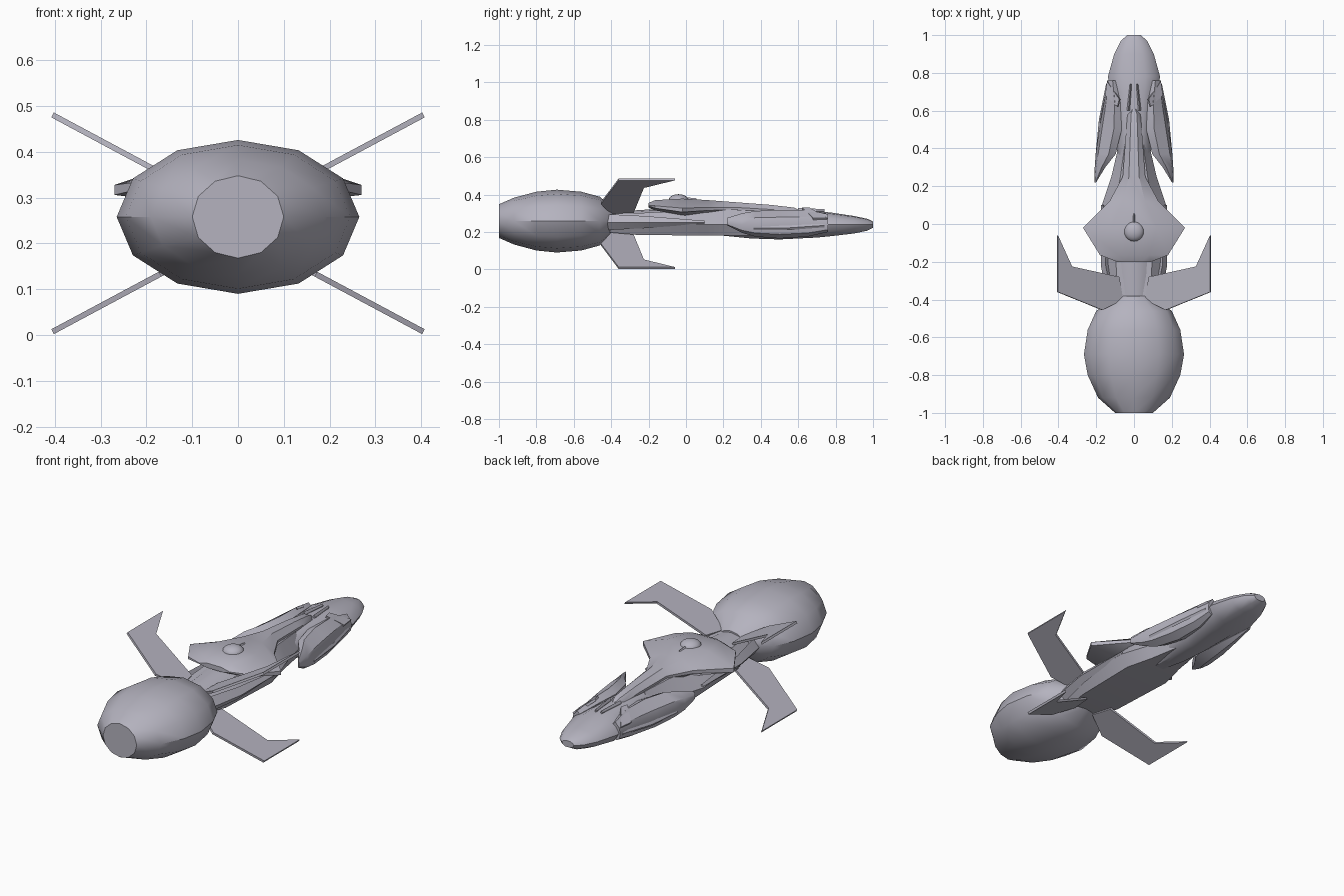
import bpy
import bmesh
import math
from mathutils import Vector

cube = bpy.data.objects.get("Cube")
if cube:
    bpy.data.objects.remove(cube, do_unlink=True)

hull_grey = bpy.data.materials.new("hull_grey")
hull_grey.use_nodes = True
COLOUR = (0.46, 0.45, 0.52, 1)
hull_grey.diffuse_color = COLOUR
hull_grey.node_tree.nodes["Principled BSDF"].inputs["Base Color"].default_value = COLOUR


def finish(name, bm, angle=30):
    """Turn a bmesh into a shaded, coloured object."""
    bmesh.ops.recalc_face_normals(bm, faces=bm.faces)
    mesh = bpy.data.meshes.new(name)
    bm.to_mesh(mesh)
    bm.free()
    obj = bpy.data.objects.new(name, mesh)
    bpy.context.collection.objects.link(obj)
    mesh.materials.append(hull_grey)
    bpy.ops.object.select_all(action="DESELECT")
    obj.select_set(True)
    bpy.context.view_layer.objects.active = obj
    bpy.ops.object.shade_smooth_by_angle(angle=math.radians(angle))
    return obj


def loft(name, shape, stations, side=1, angle=30):
    """Skin a unit cross-section along y; station = y, centre x, half width, low, mid, high z."""
    bm = bmesh.new()
    rings = []
    for y, centre, width, low, mid, high in stations:
        ring = []
        for u, v in shape:
            z = mid + v * (high - mid if v > 0 else mid - low)
            ring.append(bm.verts.new((side * (centre + u * width), y, z)))
        rings.append(ring)
    count = len(shape)
    for first, second in zip(rings, rings[1:]):
        for i in range(count):
            j = (i + 1) % count
            bm.faces.new((first[i], first[j], second[j], second[i]))
    bm.faces.new(rings[0])
    bm.faces.new(rings[-1])
    return finish(name, bm, angle)


def plate(name, points, thickness):
    """Extrude a flat outline evenly about its own plane."""
    bm = bmesh.new()
    points = [Vector(p) for p in points]
    normal = (points[1] - points[0]).cross(points[2] - points[0]).normalized()
    offset = normal * thickness / 2
    upper = [bm.verts.new(p + offset) for p in points]
    lower = [bm.verts.new(p - offset) for p in points]
    bm.faces.new(upper)
    bm.faces.new(lower)
    for i in range(len(points)):
        j = (i + 1) % len(points)
        bm.faces.new((upper[i], upper[j], lower[j], lower[i]))
    return finish(name, bm)


def ellipse(count):
    return [(math.sin(math.tau * i / count), math.cos(math.tau * i / count)) for i in range(count)]


# Faceted egg-shaped engine pod
AXIS = 0.258
pod = [(-1, .1, .09), (-.92, .19, .125), (-.8, .245, .157), (-.69, .265, .168),
       (-.56, .245, .157), (-.46, .2, .13), (-.38, .08, .06)]
loft("engine_pod", ellipse(12),
     [(y, 0, w, AXIS - h, AXIS, AXIS + h) for y, w, h in pod], angle=35)

# Four swept fins in an X
fin_outline = [(.06, -.4), (.08, -.28), (.33, -.225), (.405, -.06), (.405, -.36), (.17, -.455)]
for side, side_name in ((1, "left"), (-1, "right")):
    for up, up_name in ((1, "upper"), (-1, "lower")):
        plate(f"{up_name}_{side_name}_fin",
              [(side * x, y, .244 + up * (.02 + .535 * x)) for x, y in fin_outline], .012)

# Boom joining the pod to the front body
boom_shape = [(1, 0), (.6, 1), (-.6, 1), (-1, 0), (-.75, -1), (.75, -1)]
loft("boom", boom_shape, [
    (-.44, 0, .1, .2, .25, .3), (-.27, 0, .155, .185, .25, .3),
    (.1, 0, .17, .18, .24, .32), (.25, 0, .12, .18, .24, .32), (.42, 0, .08, .18, .24, .31)])

# Rounded spine on top of the boom
loft("boom_spine", ellipse(12), [
    (-.44, 0, .08, .2, .25, .305), (-.2, 0, .1, .22, .27, .32), (.2, 0, .07, .22, .28, .34)])

# Tapered rails along the boom
rail_shape = [(1, 0), (0, 1), (-1, 0), (0, -1)]
for side, side_name in ((1, "left"), (-1, "right")):
    loft(f"{side_name}_boom_rail", rail_shape, [
        (-.42, .11, .03, .21, .25, .295), (-.22, .15, .025, .22, .25, .285),
        (.1, .165, .01, .245, .25, .26)], side)

# Arrow-shaped upper deck with its long neck
deck_shape = [(1, 0), (1, .3), (.45, 1), (-.45, 1), (-1, .3), (-1, 0), (-.5, -1), (.5, -1)]
loft("upper_deck", deck_shape, [
    (-.2, 0, .09, .33, .338, .355), (-.165, 0, .18, .315, .327, .37),
    (-.02, 0, .27, .29, .306, .378), (.12, 0, .13, .28, .315, .37),
    (.25, 0, .06, .28, .32, .36), (.45, 0, .045, .27, .31, .345),
    (.58, 0, .035, .27, .3, .33), (.61, 0, .015, .27, .29, .315)])

# Dome and its short sensor bar
bm = bmesh.new()
bmesh.ops.create_uvsphere(bm, u_segments=20, v_segments=10, radius=.053)
bmesh.ops.scale(bm, vec=(1, 1, .6), verts=bm.verts)
bmesh.ops.translate(bm, vec=(0, -.04, .37), verts=bm.verts)
finish("dome", bm, 40)
loft("sensor_bar", rail_shape, [
    (.0, 0, .008, .36, .375, .385), (.055, 0, .006, .36, .37, .38)])

# Streamlined front body
body_shape = [(1, 0), (.85, .5), (.45, .9), (0, 1), (-.45, .9), (-.85, .5),
              (-1, 0), (-.85, -.6), (-.45, -1), (.45, -1), (.85, -.6)]
loft("front_body", body_shape, [
    (.2, 0, .06, .18, .24, .3), (.35, 0, .085, .165, .24, .31),
    (.5, 0, .1, .16, .24, .318), (.7, 0, .125, .17, .24, .312),
    (.78, 0, .138, .178, .24, .303), (.9, 0, .105, .192, .24, .285),
    (.97, 0, .07, .207, .24, .27), (1, 0, .035, .222, .24, .256)], angle=40)

# Swept side cowls, brow strips, side sills and sensor prongs
cowl_shape = [(1, 0), (.75, .5), (-.3, 1), (-1, .75), (-1, -.6), (0, -1), (.8, -.7)]
for side, side_name in ((1, "left"), (-1, "right")):
    loft(f"{side_name}_cowl", cowl_shape, [
        (.22, .205, .004, .235, .25, .275), (.3, .18, .028, .195, .24, .3),
        (.37, .15, .053, .175, .24, .312), (.5, .125, .06, .165, .24, .318),
        (.65, .115, .042, .175, .24, .318), (.76, .12, .022, .2, .24, .295)], side)
    plate(f"{side_name}_brow", [(side * x, y, z) for x, y, z in (
        (.14, .755, .27), (.075, .66, .325), (.085, .62, .325), (.15, .68, .27))], .012)
    loft(f"{side_name}_sill", rail_shape, [
        (.36, .198, .006, .21, .22, .23), (.55, .178, .008, .21, .222, .235),
        (.74, .142, .006, .225, .235, .245)], side)
    loft(f"{side_name}_prong", rail_shape, [
        (.6, .03, .008, .3, .315, .328), (.74, .017, .005, .3, .312, .322)], side)
